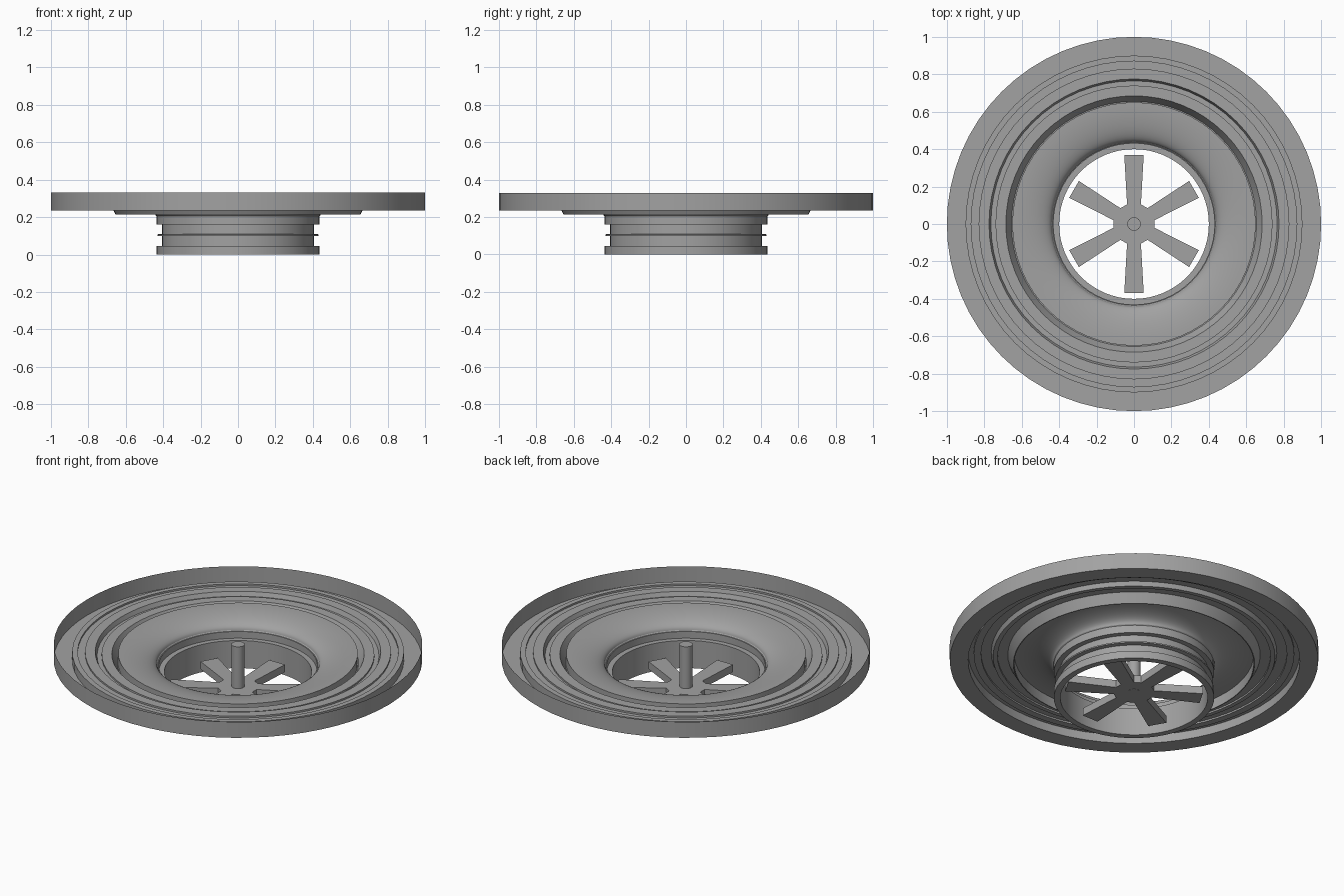
import bpy, bmesh, math
from mathutils import Matrix, Vector

SEGMENTS = 64

cube = bpy.data.objects.get("Cube")
if cube:
    bpy.data.objects.remove(cube, do_unlink=True)

grey = bpy.data.materials.new("plain grey")
grey.use_nodes = True
colour = (0.36, 0.36, 0.36, 1)
grey.diffuse_color = colour
grey.node_tree.nodes["Principled BSDF"].inputs["Base Color"].default_value = colour


def finish(name, bm):
    """Turn a bmesh into a grey object, smooth except at sharp edges."""
    mesh = bpy.data.meshes.new(name)
    bm.to_mesh(mesh)
    bm.free()
    mesh.materials.append(grey)
    ob = bpy.data.objects.new(name, mesh)
    bpy.context.collection.objects.link(ob)
    bpy.ops.object.select_all(action='DESELECT')
    ob.select_set(True)
    bpy.context.view_layer.objects.active = ob
    bpy.ops.object.shade_smooth_by_angle(angle=math.radians(30))


def lathe(name, profile, closed=False):
    """Spin a (radius, height) profile around the vertical axis."""
    bm = bmesh.new()
    verts = [bm.verts.new((r, 0, z)) for r, z in profile]
    pairs = list(zip(verts, verts[1:]))
    if closed:
        pairs.append((verts[-1], verts[0]))
    edges = [bm.edges.new(p) for p in pairs]
    bmesh.ops.spin(bm, geom=verts + edges, cent=(0, 0, 0), axis=(0, 0, 1),
                   angle=math.tau, steps=SEGMENTS)
    bmesh.ops.remove_doubles(bm, verts=bm.verts, dist=0.0005)
    bmesh.ops.recalc_face_normals(bm, faces=bm.faces)
    finish(name, bm)


def extrude_outline(name, outline, bottom, top):
    """Raise a flat outline into a solid."""
    bm = bmesh.new()
    face = bm.faces.new([bm.verts.new((p.x, p.y, bottom)) for p in outline])
    raised = bmesh.ops.extrude_face_region(bm, geom=[face], use_keep_orig=True)
    verts = [g for g in raised["geom"] if isinstance(g, bmesh.types.BMVert)]
    bmesh.ops.translate(bm, verts=verts, vec=(0, 0, top - bottom))
    bmesh.ops.recalc_face_normals(bm, faces=bm.faces)
    finish(name, bm)


# Open rim wall, its floor and the stepped rings inside it
lathe("stepped_rim", [
    (1.0, 0.33), (1.0, 0.235), (0.9, 0.235), (0.9, 0.285), (0.87, 0.285),
    (0.87, 0.275), (0.83, 0.275), (0.83, 0.285), (0.775, 0.285),
    (0.765, 0.26), (0.74, 0.26), (0.74, 0.27), (0.685, 0.27),
    (0.655, 0.215), (0.65, 0.215)])

# Rounded hump that falls to the neck
arc = [math.pi / 2 * i / 12 for i in range(13)]
hump = [(0.65 - 0.21 * math.sin(a), 0.21 + 0.065 * math.cos(a)) for a in arc]
lathe("rounded_funnel", [(0.65, 0.215)] + hump + [(0.435, 0.205)])

# Neck with an upper lip, a thin middle ring and a foot flange
lathe("neck", [
    (0.435, 0.205), (0.435, 0.16), (0.405, 0.16), (0.405, 0.11),
    (0.43, 0.108), (0.43, 0.1), (0.405, 0.098), (0.405, 0.045),
    (0.435, 0.045), (0.435, 0), (0.4, 0), (0.4, 0.165), (0.43, 0.165),
    (0.43, 0.205)], closed=True)

# Six-armed spider: each arm widens outwards from the hub
arm = [Vector(p) for p in ((0.105, -0.037), (0.37, -0.052),
                           (0.37, 0.052), (0.105, 0.037))]
spider = []
for i in range(6):
    turn = Matrix.Rotation(math.radians(30 + 60 * i), 2)
    spider += [turn @ p for p in arm]
extrude_outline("spoked_spider", spider, 0.035, 0.08)

# Central peg
peg = [Matrix.Rotation(math.tau * i / 24, 2) @ Vector((0.036, 0))
       for i in range(24)]
extrude_outline("centre_peg", peg, 0.034, 0.33)
